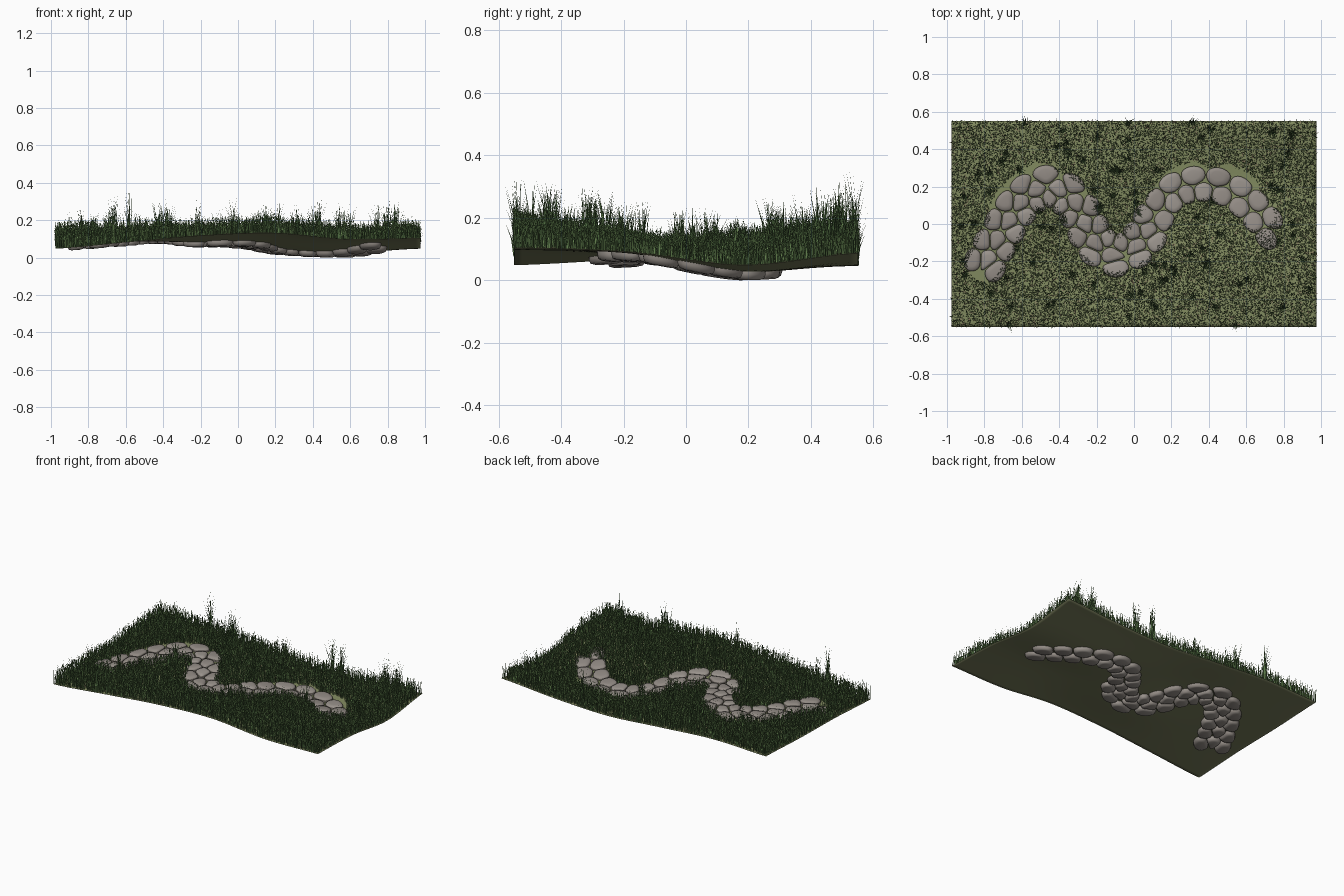
import bpy, math, random
from mathutils import Vector

if "Cube" in bpy.data.objects:
    bpy.data.objects.remove(bpy.data.objects["Cube"])

random.seed(7)
HX, HY = 0.975, 0.55
R = random.uniform


def material(name, col):
    m = bpy.data.materials.new(name)
    m.diffuse_color = (*col, 1)
    m.use_nodes = True
    m.node_tree.nodes["Principled BSDF"].inputs["Base Color"].default_value = m.diffuse_color
    return m


turf = material("light turf", (0.22, 0.255, 0.115))
soil = material("dark soil", (0.18, 0.195, 0.10))
green = material("grass green", (0.14, 0.245, 0.085))
deep = material("deep grass green", (0.085, 0.165, 0.058))
dry = material("dry fleck", (0.26, 0.18, 0.12))
stone = material("warm grey stone", (0.285, 0.255, 0.23))
stone_b = material("pale grey stone", (0.32, 0.29, 0.262))
joint = material("dark stone edge", (0.12, 0.105, 0.09))


def make(name, verts, faces, mats, indices=None, smooth=False):
    me = bpy.data.meshes.new(name)
    me.from_pydata(verts, [], faces)
    for m in mats:
        me.materials.append(m)
    if indices:
        me.polygons.foreach_set("material_index", indices)
    if smooth:
        me.polygons.foreach_set("use_smooth", [True] * len(faces))
    ob = bpy.data.objects.new(name, me)
    bpy.context.collection.objects.link(ob)
    return ob


def spline(p, u):
    """Smooth curve through evenly spaced values, u from 0 to len - 1."""
    n = len(p) - 1
    i = max(0, min(n - 1, int(u)))
    t = u - i
    a, b, c, d = p[max(i - 1, 0)], p[i], p[i + 1], p[min(i + 2, n)]
    return b + (c - a) * (t / 2) + (a * 2 - b * 5 + c * 4 - d) * (t * t / 2) \
        + (b * 3 - a - c * 3 + d) * (t ** 3 / 2)


# rolling ground: heights in rows from front to back
HEIGHTS = [[.050, .085, .120, .133, .100, .105],
           [.068, .088, .085, .090, .088, .092],
           [.075, .100, .100, .045, .029, .050],
           [.090, .100, .075, .048, .060, .088]]


def ground(x, y):
    u = (x / HX + 1) * 2.5
    return spline([spline(r, u) for r in HEIGHTS], (y / HY + 1) * 1.5)


NX, NY = 80, 44
gv, gf = [], []
for j in range(NY + 1):
    for i in range(NX + 1):
        x, y = HX * (2 * i / NX - 1), HY * (2 * j / NY - 1)
        gv.append((x, y, ground(x, y)))
for j in range(NY):
    for i in range(NX):
        a = j * (NX + 1) + i
        gf.append((a, a + 1, a + NX + 2, a + NX + 1))
ob = make("ground_sheet", gv, gf, [turf, soil], smooth=True)
mod = ob.modifiers.new("thickness", "SOLIDIFY")
mod.thickness, mod.offset = 0.002, -1
mod.material_offset = mod.material_offset_rim = 1

# winding path centreline
PATH = [Vector(p) for p in [(-.80, -.22), (-.70, -.03), (-.59, .13), (-.46, .20), (-.33, .13),
        (-.26, 0), (-.2, -.11), (-.09, -.17), (.03, -.10), (.12, .04), (.2, .165),
        (.34, .215), (.49, .19), (.62, .10), (.745, -.05)]]
N = len(PATH) - 1
line = [spline(PATH, N * k / 300) for k in range(301)]

# stone centres: three rows narrowing to two
seeds = []
for row in (-1, 1, 0):
    walked, step = 0.03 if row else 0.085, 0
    for k in range(1, 300):
        tan = (line[k + 1] - line[k - 1]).normalized()
        if row == 0 and k > 190:
            break
        off = row * (0.064 if k < 190 else 0.045)
        p = line[k] + Vector((-tan.y, tan.x)) * off
        walked += (line[k] - line[k - 1]).length
        if walked > step and all((p - q).length > 0.068 for q, _ in seeds):
            seeds.append((p, tan))
            step = walked + R(0.095, 0.125)


def clip(poly, mid, nrm):
    """Keep the part of a polygon behind the line through mid."""
    out = []
    for a, b in zip(poly, poly[1:] + poly[:1]):
        da, db = (a - mid).dot(nrm), (b - mid).dot(nrm)
        if da <= 0:
            out.append(a)
        if da * db < 0:
            out.append(a + (b - a) * (da / (da - db)))
    return out


# rounded cobbles fitted against their neighbours
RINGS = [(.60, -.029), (.88, -.025), (.98, -.012), (1, .002), (.96, .011), (.86, .017), (.5, .020)]
sv, sf, si = [], [], []
for c, tan in seeds:
    side = Vector((-tan.y, tan.x))
    poly = [c + tan * (.074 * math.cos(k * math.pi / 8)) + side * (.053 * math.sin(k * math.pi / 8))
            for k in range(16)]
    for q, _ in seeds:
        d = q - c
        if 0 < d.length < 0.2:
            n = d.normalized()
            poly = clip(poly, (c + q) / 2 - n * 0.002, n)
    mid = sum(poly, Vector((0, 0))) / len(poly)
    # even outline, then soften the corners
    edges = list(zip(poly, poly[1:] + poly[:1]))
    total = sum((b - a).length for a, b in edges)
    pts, at, want = [], 0, 0
    for a, b in edges:
        ln = (b - a).length
        while want < at + ln and len(pts) < 20:
            pts.append(a.lerp(b, (want - at) / ln))
            want += total / 20
        at += ln
    m = len(pts)
    pts = [(pts[k - 1] + pts[k] * 2 + pts[(k + 1) % m]) / 4 for k in range(m)]
    base, lift, body = len(sv), R(-.002, .004), random.choice((0, 0, 1))
    for s, z in RINGS:
        for p in pts:
            q = mid + (p - mid) * s
            sv.append((q.x, q.y, ground(q.x, q.y) + z + lift))
    for r in range(len(RINGS) - 1):
        for k in range(m):
            a, b = base + r * m + k, base + r * m + (k + 1) % m
            sf.append((a, b, b + m, a + m))
            si.append(2 if r == 3 else body)
    top = base + (len(RINGS) - 1) * m
    sf += [tuple(range(base + m - 1, base - 1, -1)), tuple(range(top, top + m))]
    si += [body, body]
make("path_stones", sv, sf, [stone, stone_b, joint], si, True)

# grass blades: bent strips ending in a point
bv, bf, bi = [], [], []


def blade(x, y, h, w, lean, ang, mat):
    z = ground(x, y) - 0.001
    dx, dy = math.cos(ang), math.sin(ang)
    turn = ang + R(0.8, 2.3)
    wx, wy = w * math.cos(turn), w * math.sin(turn)
    i = len(bv)
    for t, k in ((0, 1), (.55, .75)):
        px, py, pz = x + dx * lean * t * t, y + dy * lean * t * t, z + h * t
        bv.extend([(px - wx * k, py - wy * k, pz), (px + wx * k, py + wy * k, pz)])
    bv.append((x + dx * lean, y + dy * lean, z + h))
    bf.extend([(i, i + 1, i + 3, i + 2), (i + 2, i + 3, i + 4)])
    bi.extend([mat, mat])


# bare band hugs the path and widens towards the back
bare = [(p.x, p.y, .088 ** 2) for p in line[:286:5]]
bare += [(p.x + (.02 if p.x > 0 else -.03), p.y + .04, .085 ** 2)
         for p in line[30:70:5] + line[205:235:5] + line[255:275:5]]


def is_bare(x, y):
    return any((x - a) ** 2 + (y - b) ** 2 < r for a, b, r in bare)


count = 0
while count < 42000:
    x, y = R(-HX, HX), R(-HY, HY)
    if abs(y) < 0.42 and is_bare(x, y):
        continue
    count += 1
    tall = 0.75 + 0.5 * abs(y) / HY + (0.2 if x < -0.75 else 0)
    if R(0, 1) < 0.05:  # flecks lying low between the blades
        blade(x, y, .006, .003, R(.010, .018), R(0, 6.283), 2)
    else:
        blade(x, y, R(.03, .088) * tall, R(.0012, .0022), R(.002, .015), R(0, 6.283),
              random.choices((0, 1), (65, 35))[0])

# taller tufts scattered over the lawn, some on the rims
tufts = [(-.67, -.54), (-.58, .54), (-.03, .54), (.31, .54), (.54, -.54), (.12, -.45), (.1, -.43)]
while len(tufts) < 90:
    p = (R(-.95, .95), R(-.52, .52))
    if not is_bare(*p):
        tufts.append(p)
for x, y in tufts:
    size = R(.09, .185) * (0.7 + 0.6 * abs(y) / HY)
    for k in range(30):
        blade(x + R(-.012, .012), y + R(-.012, .012), size * R(.45, 1.15), R(.0015, .0028),
              R(.008, .042), R(0, 6.283), random.choice((0, 1, 1)))
make("grass_blades", bv, bf, [green, deep, dry], bi)
